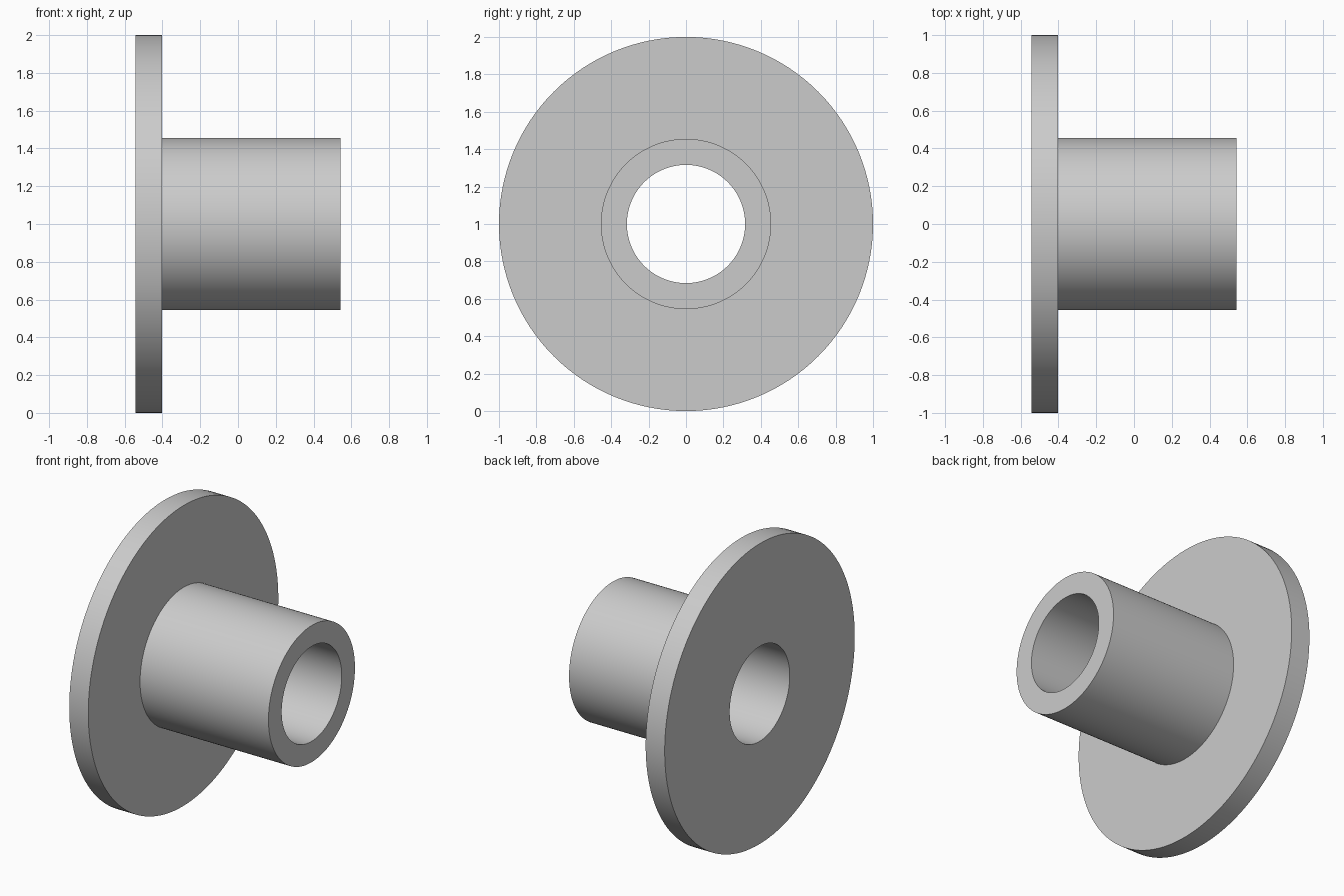
import bpy
import bmesh
import math
from mathutils import Matrix, Vector

SEGMENTS = 128
BORE, SLEEVE, FLANGE = 0.316, 0.455, 1.0
BACK, STEP, END = -0.543, -0.403, 0.543

cube = bpy.data.objects.get("Cube")
if cube:
    bpy.data.objects.remove(cube, do_unlink=True)

# Plain grey metal
metal = bpy.data.materials.new("grey_metal")
metal.use_nodes = True
grey = (0.6, 0.6, 0.6, 1.0)
metal.diffuse_color = grey
metal.node_tree.nodes["Principled BSDF"].inputs["Base Color"].default_value = grey


def lathe(name, profile):
    """Turn a closed (x, radius) profile around the x axis."""
    bm = bmesh.new()
    verts = [bm.verts.new((x, 0, r)) for x, r in profile]
    edges = [bm.edges.new((v, verts[i - 1])) for i, v in enumerate(verts)]
    bmesh.ops.spin(bm, geom=verts + edges, axis=(1, 0, 0), cent=(0, 0, 0),
                   angle=math.tau, steps=SEGMENTS, use_merge=True)
    bmesh.ops.remove_doubles(bm, verts=bm.verts, dist=0.0001)
    bmesh.ops.recalc_face_normals(bm, faces=bm.faces)
    bmesh.ops.transform(bm, matrix=Matrix.Translation(Vector((0, 0, FLANGE))),
                        verts=bm.verts)
    mesh = bpy.data.meshes.new(name)
    bm.to_mesh(mesh)
    bm.free()
    mesh.materials.append(metal)
    obj = bpy.data.objects.new(name, mesh)
    bpy.context.collection.objects.link(obj)
    bpy.ops.object.select_all(action="DESELECT")
    obj.select_set(True)
    bpy.context.view_layer.objects.active = obj
    bpy.ops.object.shade_smooth_by_angle(angle=math.radians(30))
    return obj


# Flanged bushing: wide disc, narrower sleeve and a through bore
lathe("flanged_bushing", [
    (BACK, BORE), (BACK, FLANGE), (STEP, FLANGE),
    (STEP, SLEEVE), (END, SLEEVE), (END, BORE),
])
